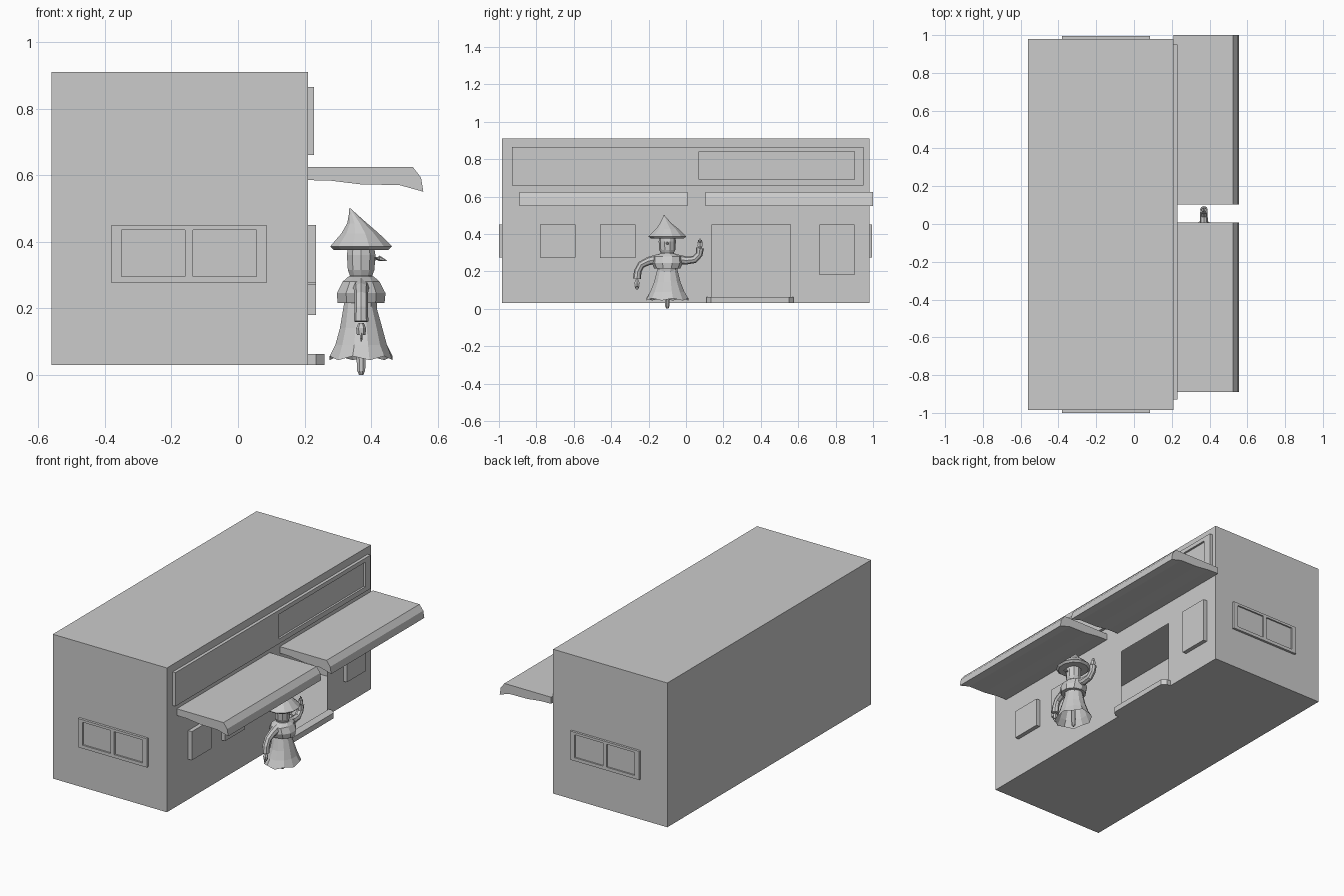
import bpy, bmesh, math
from mathutils import Vector

cube = bpy.data.objects.get("Cube")
if cube:
    bpy.data.objects.remove(cube, do_unlink=True)

grey = bpy.data.materials.new("plain grey")
grey.use_nodes = True
grey.diffuse_color = (0.6, 0.6, 0.6, 1)
grey.node_tree.nodes["Principled BSDF"].inputs["Base Color"].default_value = (0.6, 0.6, 0.6, 1)


def finish(name, bm, fix_normals=True):
    if fix_normals:
        bmesh.ops.recalc_face_normals(bm, faces=bm.faces)
    mesh = bpy.data.meshes.new(name)
    bm.to_mesh(mesh)
    bm.free()
    mesh.materials.append(grey)
    obj = bpy.data.objects.new(name, mesh)
    bpy.context.collection.objects.link(obj)
    return obj


def add_box(bm, x, y, z):
    """Add a box given (low, high) ranges on each axis."""
    verts = bmesh.ops.create_cube(bm, size=1)["verts"]
    for v in verts:
        v.co = [r[0] if c < 0 else r[1] for c, r in zip(v.co, (x, y, z))]
    return verts


def boxes(name, *ranges):
    bm = bmesh.new()
    for r in ranges:
        add_box(bm, *r)
    return finish(name, bm)


def extrude(name, profile, vector):
    """Solid made by sweeping a closed polygon along a vector."""
    bm = bmesh.new()
    face = bm.faces.new([bm.verts.new(p) for p in profile])
    moved = bmesh.ops.extrude_face_region(bm, geom=[face], use_keep_orig=True)["geom"]
    for v in moved:
        if isinstance(v, bmesh.types.BMVert):
            v.co += Vector(vector)
    return finish(name, bm)


def skin(name, rings, caps=True):
    """Join rings of points into a faceted surface."""
    bm = bmesh.new()
    loops = [[bm.verts.new(p) for p in ring] for ring in rings]
    n = len(loops[0])
    for a, b in zip(loops, loops[1:]):
        for i in range(n):
            j = (i + 1) % n
            bm.faces.new((a[i], a[j], b[j], b[i]))
    if caps:
        bm.faces.new(loops[0])
        bm.faces.new(loops[-1])
    return finish(name, bm)


FX, FY = 0.37, -0.1  # figure position


def lathe(name, levels, sides=12, wave=0.0, caps=True):
    """Stack of ellipses: (z, radius x, radius y, shift x, shift y)."""
    rings = []
    for k, (z, rx, ry, dx, dy) in enumerate(levels):
        ring = []
        for i in range(sides):
            a = math.tau * (i + 0.5) / sides
            dip = wave * (-1) ** i if k == 0 else 0
            ring.append((FX + dx + rx * math.cos(a), FY + dy + ry * math.sin(a), z + dip))
        rings.append(ring)
    return skin(name, rings, caps)


def tube(name, path, radii, sides=8):
    """Limb following a path, with one radius per point."""
    pts = [Vector(p) for p in path]
    rings = []
    for k, p in enumerate(pts):
        d = (pts[min(k + 1, len(pts) - 1)] - pts[max(k - 1, 0)]).normalized()
        u = Vector((1, 0, 0))
        u = (u - d * u.dot(d)).normalized()
        w = d.cross(u)
        rings.append([p + (u * math.cos(math.tau * i / sides)
                           + w * math.sin(math.tau * i / sides)) * radii[k] for i in range(sides)])
    return skin(name, rings)


# Hollow building shell with an open doorway in the long wall
X0, X1, Y0, Y1, Z0, Z1 = -0.56, 0.21, -0.985, 0.98, 0.03, 0.91
D0, D1, DZ = 0.14, 0.56, 0.45
bm = bmesh.new()
add_box(bm, (X0, X1), (Y0, Y1), (Z0, Z1))
bm.faces.ensure_lookup_table()
wall = max(bm.faces, key=lambda f: f.calc_center_median().x)
bmesh.ops.delete(bm, geom=[wall], context="FACES_ONLY")
for ya, yb, za, zb in ((Y0, D0, Z0, Z1), (D1, Y1, Z0, Z1), (D0, D1, DZ, Z1)):
    bm.faces.new([bm.verts.new((X1, y, z)) for y, z in ((ya, za), (yb, za), (yb, zb), (ya, zb))])
bmesh.ops.remove_doubles(bm, verts=bm.verts, dist=0.0001)
finish("building_shell", bm, False)

# Double windows on the two end walls
for name, ya, pane, out in (("front_end_window", Y0, -0.99, -1.0), ("back_end_window", Y1, 0.985, 0.994)):
    thin, full = sorted((ya, pane)), sorted((ya, out))
    boxes(name,
          ((-0.35, 0.055), thin, (0.295, 0.435)),
          ((-0.38, 0.085), full, (0.275, 0.295)),
          ((-0.38, 0.085), full, (0.435, 0.45)),
          *[(x, full, (0.295, 0.435)) for x in ((-0.38, -0.35), (-0.16, -0.135), (0.055, 0.085))])

# Plain windows beside the doorway
for name, y, z in (("left_window", (-0.78, -0.59), (0.275, 0.45)),
                   ("middle_window", (-0.46, -0.27), (0.27, 0.45)),
                   ("right_window", (0.715, 0.9), (0.18, 0.45))):
    boxes(name, ((X1, 0.235), y, z))

# Long sign board with a sunken panel
full = (X1, 0.229)
boxes("sign_board",
      (full, (-0.93, 0.07), (0.66, 0.865)),
      (full, (0.9, 0.95), (0.66, 0.865)),
      (full, (0.07, 0.9), (0.66, 0.69)),
      (full, (0.07, 0.9), (0.84, 0.865)),
      ((X1, 0.217), (0.07, 0.9), (0.69, 0.84)))

# Two awnings with a drooping lip
awning = ((0.21, 0.625), (0.525, 0.625), (0.55, 0.592), (0.557, 0.55),
          (0.485, 0.57), (0.37, 0.572), (0.28, 0.583), (0.21, 0.585))
for name, y in (("left_awning", -0.89), ("right_awning", 0.103)):
    extrude(name, [(x, y, z) for x, z in awning], (0, 0.897, 0))

# Door step with clipped corners
step = ((0.21, 0.11), (0.235, 0.11), (0.26, 0.135), (0.26, 0.55), (0.235, 0.575), (0.21, 0.575))
extrude("door_step", [(x, y, Z0) for x, y in step], (0, 0, 0.033))

# Figure: skirt, foot, body, cape and head
lathe("skirt", [(0.05, 0.098, 0.116, 0, 0), (0.09, 0.08, 0.095, 0, 0), (0.14, 0.066, 0.074, 0, 0),
                (0.23, 0.045, 0.05, -0.005, 0)], wave=0.006, caps=False)
lathe("foot", [(0, 0.007, 0.006, 0, 0), (0.012, 0.013, 0.012, 0, 0), (0.05, 0.015, 0.012, 0, 0),
               (0.15, 0.012, 0.012, 0, 0)], 8)
lathe("body", [(0.19, 0.048, 0.053, 0, 0), (0.25, 0.055, 0.055, 0, 0), (0.3, 0.035, 0.035, 0, 0)], 10)
lathe("cape", [(0.215, 0.074, 0.07, 0, 0), (0.245, 0.077, 0.083, 0, 0), (0.28, 0.058, 0.08, 0, 0),
               (0.295, 0.04, 0.04, 0, 0)], 10)
lathe("head", [(0.295, 0.034, 0.034, 0, 0), (0.315, 0.042, 0.043, 0, 0), (0.36, 0.045, 0.046, 0, 0),
               (0.39, 0.04, 0.043, 0, 0)], 10)
tube("nose", [(0.4, FY, 0.347), (0.425, FY, 0.35), (0.448, FY, 0.342)], [0.011, 0.008, 0.001], 6)

# Pointed hat with a bent tip
lathe("hat", [(0.375, 0.085, 0.09, 0, 0), (0.386, 0.096, 0.105, 0, 0), (0.425, 0.058, 0.064, -0.003, 0),
              (0.455, 0.031, 0.034, -0.012, -0.008), (0.483, 0.012, 0.013, -0.025, -0.014),
              (0.5, 0.002, 0.002, -0.034, -0.018)])

# Lowered arm and raised arm, each with a hand and fingers
tube("right_arm", [(FX, -0.15, 0.265), (FX, -0.2, 0.255), (FX, -0.24, 0.235), (FX, -0.258, 0.2),
                   (FX, -0.262, 0.16)], [0.026, 0.022, 0.02, 0.02, 0.022])
tube("left_arm", [(FX, -0.05, 0.265), (FX, 0.0, 0.258), (FX, 0.045, 0.263), (FX, 0.07, 0.29),
                  (FX, 0.075, 0.325)], [0.026, 0.022, 0.02, 0.019, 0.021])
for name, y, z, s in (("right_hand", -0.262, 0.155, -1), ("left_hand", 0.075, 0.32, 1)):
    tube(name, [(FX, y, z), (FX, y, z + s * 0.015), (FX, y, z + s * 0.035)], [0.008, 0.015, 0.013], 6)
    for k in (-1, 0, 1):
        yk = y + k * 0.008
        tube(f"{name}_finger_{k + 2}", [(FX, yk, z + s * 0.03), (FX, yk, z + s * (0.055 - abs(k) * 0.007))],
             [0.005, 0.003], 5)
